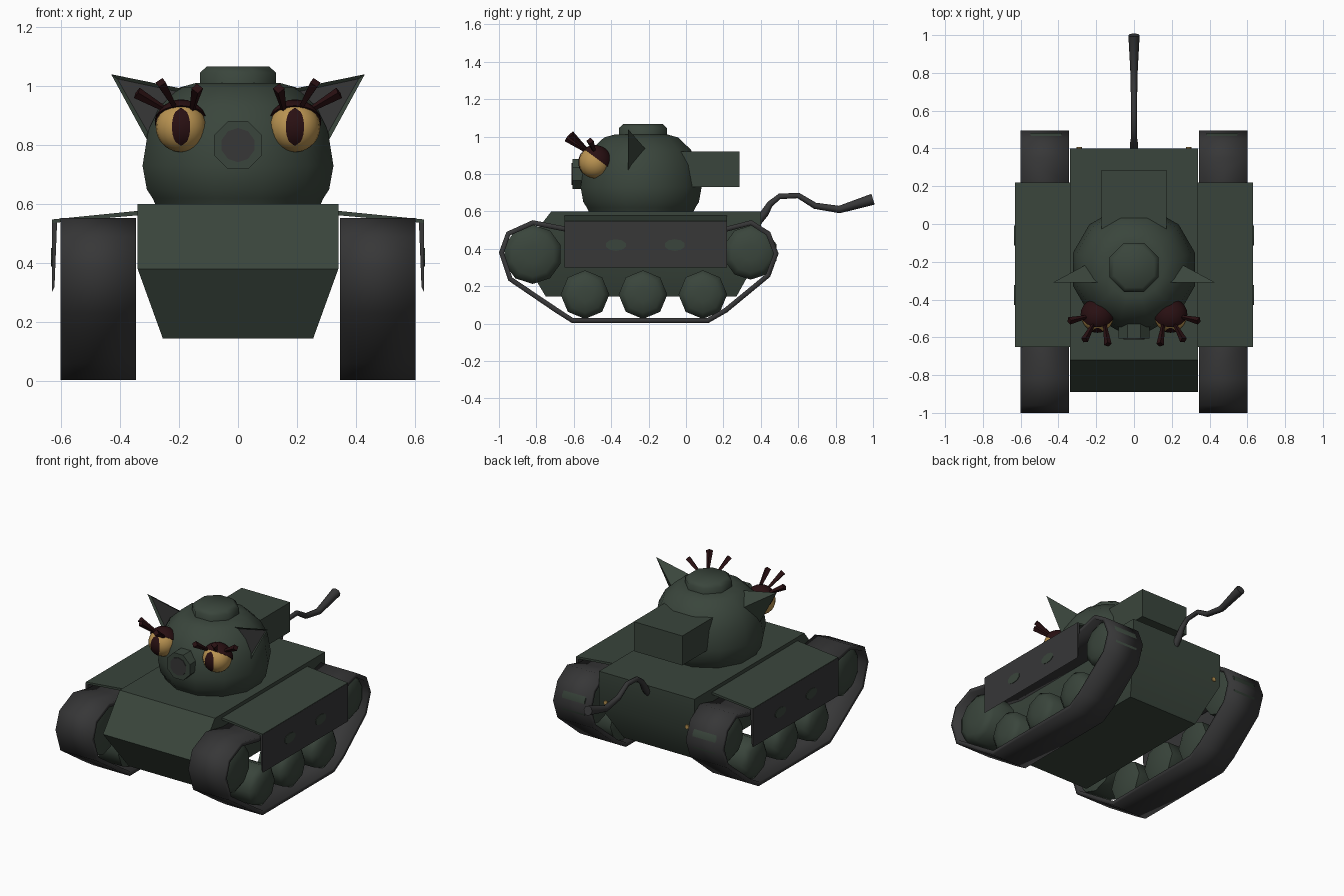
import bpy, bmesh, math
from mathutils import Vector, Matrix

if "Cube" in bpy.data.objects:
    bpy.data.objects.remove(bpy.data.objects["Cube"])


def material(name, rgb):
    m = bpy.data.materials.new(name)
    m.diffuse_color = (*rgb, 1)
    m.use_nodes = True
    m.node_tree.nodes["Principled BSDF"].inputs["Base Color"].default_value = m.diffuse_color
    return m


GREEN = material("dark green", (0.042, 0.060, 0.045))
GREY = material("charcoal grey", (0.038, 0.038, 0.039))
GOLD = material("gold", (0.50, 0.30, 0.085))
MAROON = material("dark maroon", (0.022, 0.005, 0.006))


def finish(bm, name, mats, angle=40, recalc=True):
    if recalc:
        bmesh.ops.recalc_face_normals(bm, faces=bm.faces[:])
    me = bpy.data.meshes.new(name)
    bm.to_mesh(me)
    bm.free()
    for m in mats:
        me.materials.append(m)
    for p in me.polygons:
        p.use_smooth = True
    me.set_sharp_from_angle(angle=math.radians(angle))
    ob = bpy.data.objects.new(name, me)
    bpy.context.collection.objects.link(ob)
    return ob


def loft(name, rings, mat, angle=40, caps=True):
    """Skin a list of equal-length closed rings of points."""
    bm = bmesh.new()
    vs = [[bm.verts.new(p) for p in r] for r in rings]
    n = len(rings[0])
    for a, b in zip(vs, vs[1:]):
        for i in range(n):
            bm.faces.new((a[i], a[(i + 1) % n], b[(i + 1) % n], b[i]))
    if caps:
        bm.faces.new(vs[0])
        bm.faces.new(vs[-1])
    return finish(bm, name, [mat], angle)


def circle(center, r, n, axis, turn=0.0):
    """Ring of n points around an axis ('X', 'Y' or 'Z')."""
    out = []
    for i in range(n):
        t = 2 * math.pi * i / n + turn
        a, b = r * math.sin(t), r * math.cos(t)
        d = {'X': (0, a, b), 'Y': (a, 0, b), 'Z': (a, b, 0)}[axis]
        out.append(Vector(center) + Vector(d))
    return out


def rod(name, points, radii, mat, n=6):
    """Tapered tube through points."""
    pts = [Vector(p) for p in points]
    rings = []
    for i, p in enumerate(pts):
        d = (pts[min(i + 1, len(pts) - 1)] - pts[max(i - 1, 0)]).normalized()
        q = d.to_track_quat('Z', 'Y')
        rings.append([p + q @ v for v in circle((0, 0, 0), radii[i], n, 'Z')])
    return loft(name, rings, mat, 50)


# Hull: cross-sections from bottom to deck (z, half width, front y, rear y)
hull = [(0.145, 0.255, -0.75, 0.27), (0.38, 0.34, -0.89, 0.40), (0.60, 0.34, -0.72, 0.40)]
loft("hull", [[(-w, f, z), (w, f, z), (w, r, z), (-w, r, z)] for z, w, f, r in hull], GREEN, 45)

# Turret dome and hatch
TY = -0.24
dome = [(0.59, 0.285), (0.62, 0.30), (0.65, 0.32), (0.73, 0.335), (0.85, 0.315),
        (0.93, 0.275), (0.995, 0.205), (1.01, 0.15)]
loft("turret", [circle((0, TY, z), r, 12, 'Z', math.pi / 12) for z, r in dome], GREEN, 50)
lid = [(0.99, 0.14), (1.045, 0.14), (1.066, 0.115)]
loft("hatch", [circle((0, TY + 0.01, z), r, 8, 'Z', math.pi / 8) for z, r in lid], GREEN, 50)

# Rear turret box
loft("turret_box", [[(-0.173, y, 0.73), (0.173, y, 0.73), (0.173, y, 0.92), (-0.173, y, 0.92)]
                    for y in (-0.05, 0.285)], GREEN)

# Snout: short barrel with a dark bore
loft("snout", [circle((0, y, 0.80), 0.088, 8, 'Y', math.pi / 8) for y in (-0.40, -0.607)], GREEN)
loft("snout_bore", [circle((0, y, 0.80), 0.058, 10, 'Y') for y in (-0.604, -0.611)], GREY)

# Tail
tail = [(0.38, 0.54), (0.42, 0.59), (0.45, 0.64), (0.50, 0.68), (0.60, 0.685),
        (0.69, 0.63), (0.82, 0.61), (1.0, 0.665)]
rod("tail", [(0, y, z) for y, z in tail],
    [0.022, 0.022, 0.017, 0.015, 0.015, 0.017, 0.020, 0.030], GREY, 8)

track = [(-1.0, 0.38), (-0.96, 0.49), (-0.82, 0.553), (-0.65, 0.52), (0.22, 0.52),
         (0.35, 0.553), (0.45, 0.49), (0.495, 0.375), (0.45, 0.25), (0.22, 0.06),
         (0.12, 0.003), (-0.61, 0.003), (-0.70, 0.06), (-0.95, 0.23)]
wheels = [(-0.82, 0.37, 0.158, 10), (0.345, 0.38, 0.145, 10)]
wheels += [(y, 0.155, 0.13, 8) for y in (-0.54, -0.23, 0.09)]

for s, side in ((1, "right"), (-1, "left")):
    # Track belt
    ob = loft("track_" + side, [[(s * x, y, z) for y, z in track] for x in (0.345, 0.602)],
              GREY, 45, caps=False)
    mod = ob.modifiers.new("thickness", 'SOLIDIFY')
    mod.thickness, mod.offset = 0.027, -1

    # Wheels with slightly domed outer caps
    for i, (y, z, r, n) in enumerate(wheels):
        secs = [(0.37, r * 0.7), (0.385, r), (0.545, r), (0.572, r * 0.75), (0.582, r * 0.3)]
        loft(f"wheel_{side}_{i + 1}", [circle((s * x, y, z), k, n, 'X') for x, k in secs], GREEN, 60)

    # Fender, side skirt and painted patches
    top = [(0.33, 0.578), (0.63, 0.548), (0.63, 0.536), (0.33, 0.563)]
    skirt = [(0.613, 0.545), (0.631, 0.545), (0.631, 0.30), (0.622, 0.32)]
    for name, prof, mat in (("fender_", top, GREEN), ("skirt_", skirt, GREY)):
        loft(name + side, [[(s * x, y, z) for x, z in prof] for y in (-0.65, 0.22)], mat)
    for i, y in enumerate((-0.375, -0.06)):
        loft(f"skirt_patch_{side}_{i + 1}",
             [[(p.x, y + (p.y - y) * 1.8, p.z) for p in circle((s * x, y, 0.42), 0.031, 10, 'X')]
              for x in (0.629, 0.634)], GREEN)

    # Tail light
    loft("tail_light_" + side, [circle((s * 0.29, y, 0.41), 0.014, 8, 'Y') for y in (0.39, 0.407)], GOLD)

    # Ear: tetrahedron with a recessed dark front
    bm = bmesh.new()
    tip, top_v, low, back = [bm.verts.new((s * x, y, z)) for x, y, z in
                             ((0.43, -0.31, 1.04), (0.16, -0.31, 0.985),
                              (0.31, -0.31, 0.82), (0.235, -0.205, 0.92))]
    front = bm.faces.new((tip, top_v, low))
    for a, b in ((tip, top_v), (top_v, low), (low, tip)):
        bm.faces.new((a, b, back))
    bmesh.ops.recalc_face_normals(bm, faces=bm.faces[:])
    bmesh.ops.inset_individual(bm, faces=[front], thickness=0.026, depth=-0.01)
    front.material_index = 1
    finish(bm, "ear_" + side, [GREEN, GREY], 30, recalc=False)

    # Eye with slit pupil (thin almond plate bent over the ball)
    c = Vector((s * 0.193, -0.487, 0.862))
    R = 0.086
    bm = bmesh.new()
    bmesh.ops.create_uvsphere(bm, u_segments=20, v_segments=14, radius=R,
                              matrix=Matrix.Translation(c))
    finish(bm, "eye_" + side, [GOLD], 60)

    bm = bmesh.new()
    rows = []
    for i in range(11):
        t = -1 + 2 * i / 10
        z, w = 0.063 * t, 0.003 + 0.028 * math.sqrt(1 - t * t)
        rows.append([bm.verts.new(c + Vector((x, -math.sqrt((R + 0.003) ** 2 - x * x - z * z), z)))
                     for x in (-w, -w / 2, 0, w / 2, w)])
    for a, b in zip(rows, rows[1:]):
        for i in range(4):
            bm.faces.new((a[i], a[i + 1], b[i + 1], b[i]))
    finish(bm, "pupil_" + side, [MAROON], 60, recalc=False)

    # Eyelid: upper back part of a slightly larger ball
    bm = bmesh.new()
    bmesh.ops.create_uvsphere(bm, u_segments=20, v_segments=14, radius=0.093,
                              matrix=Matrix.Translation(c))
    no = Vector((0, 0.6, 0.8))
    cut = bmesh.ops.bisect_plane(bm, geom=bm.verts[:] + bm.edges[:] + bm.faces[:],
                                 plane_co=c + no * 0.022, plane_no=no, clear_inner=True)
    bmesh.ops.edgeloop_fill(bm, edges=[e for e in cut['geom_cut'] if isinstance(e, bmesh.types.BMEdge)])
    finish(bm, "eyelid_" + side, [MAROON], 50)

    # Lashes flaring towards the tips
    lashes = [((0.155, -0.53, 0.92), (0.138, -0.638, 0.992)),
              ((0.215, -0.53, 0.93), (0.262, -0.615, 1.012)),
              ((0.245, -0.49, 0.92), (0.343, -0.513, 0.977))]
    for i, (a, b) in enumerate(lashes):
        rod(f"lash_{side}_{i + 1}", [(s * a[0], a[1], a[2]), (s * b[0], b[1], b[2])],
            [0.009, 0.020], MAROON, 4)
